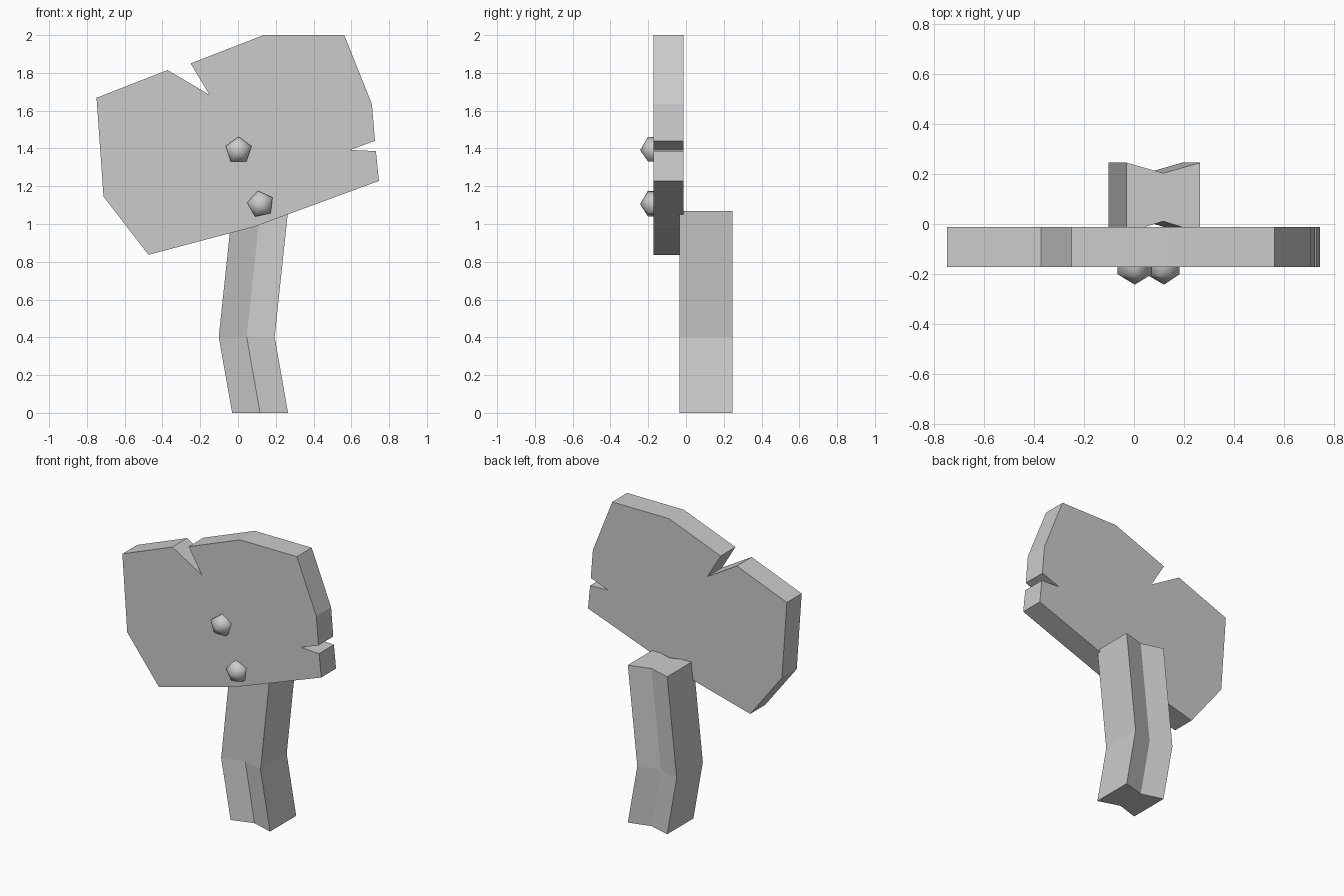
import bpy, bmesh
from math import radians, pi, atan2
from mathutils import Matrix

if "Cube" in bpy.data.objects:
    bpy.data.objects.remove(bpy.data.objects["Cube"])


def finish(bm, name, smooth=False):
    bmesh.ops.recalc_face_normals(bm, faces=bm.faces[:])
    for f in bm.faces:
        f.smooth = smooth
    me = bpy.data.meshes.new(name)
    bm.to_mesh(me)
    bm.free()
    ob = bpy.data.objects.new(name, me)
    bpy.context.collection.objects.link(ob)
    return ob


def loft(name, rings):
    """Join equal-length rings of points into a closed, capped solid."""
    bm = bmesh.new()
    loops = [[bm.verts.new(p) for p in ring] for ring in rings]
    n = len(loops[0])
    for a, b in zip(loops, loops[1:]):
        for i in range(n):
            j = (i + 1) % n
            bm.faces.new((a[i], a[j], b[j], b[i]))
    bm.faces.new(loops[0][::-1])
    bm.faces.new(loops[-1])
    return finish(bm, name)


# Sign board: chipped outline (x, z) extruded in depth
outline = [(-0.749, 1.668), (-0.373, 1.815), (-0.151, 1.684), (-0.251, 1.85),
           (0.135, 2.0), (0.563, 2.0), (0.709, 1.635), (0.725, 1.44),
           (0.593, 1.392), (0.73, 1.386), (0.746, 1.228), (0.085, 0.985),
           (-0.474, 0.837), (-0.712, 1.145)]
loft("sign_board", [[(x, y, z) for x, z in outline] for y in (-0.172, -0.013)])

# Post: section notched front and back, bent to the left partway up
section = [(-0.148, -0.035), (0, 0.011), (0.148, -0.035),
           (0.148, 0.246), (0, 0.204), (-0.148, 0.246)]
bends = [(0.117, 0), (0.046, 0.402), (0.117, 1.07)]
loft("post", [[(x + cx, y, z) for x, y in section] for cx, z in bends])


# Nail heads: five-sided smooth studs set into the board
def nail(name, x, z, tilt):
    bm = bmesh.new()
    bmesh.ops.create_uvsphere(bm, u_segments=5, v_segments=3, radius=0.083)
    v = next(v for v in bm.verts if v.co.xy.length > 0.01)
    spin = pi / 2 + radians(tilt) - atan2(v.co.y, v.co.x)
    m = (Matrix.Translation((x, -0.16, z)) @ Matrix.Rotation(pi / 2, 4, 'X')
         @ Matrix.Rotation(spin, 4, 'Z'))
    bmesh.ops.transform(bm, matrix=m, verts=bm.verts[:])
    finish(bm, name, smooth=True)


nail("upper_nail", 0.003, 1.39, 0)
nail("lower_nail", 0.12, 1.105, 11.5)
